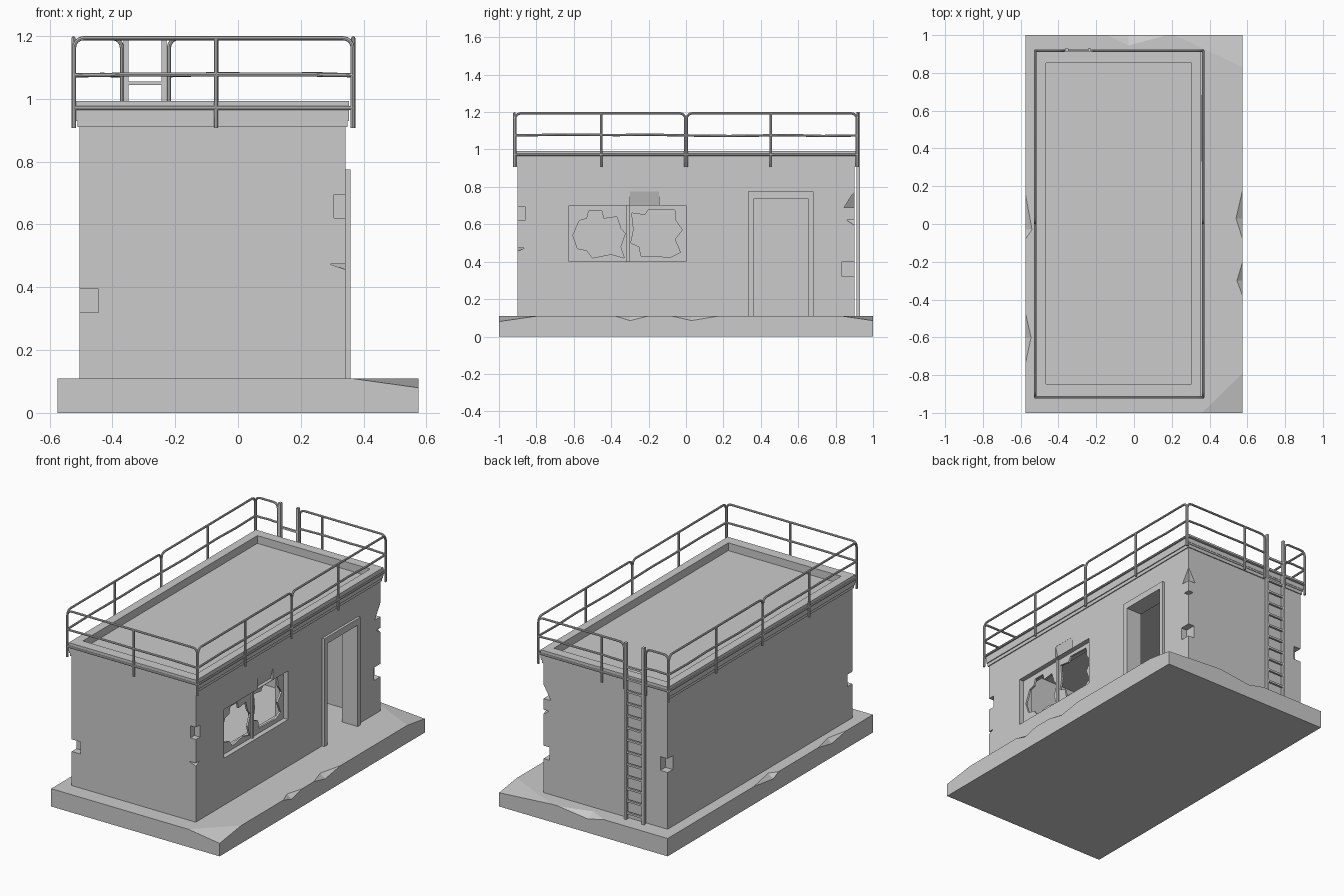
import bpy, bmesh, math
from mathutils import Vector

if "Cube" in bpy.data.objects:
    bpy.data.objects.remove(bpy.data.objects["Cube"])


def mesh_object(name, bm):
    bmesh.ops.recalc_face_normals(bm, faces=bm.faces[:])
    me = bpy.data.meshes.new(name)
    bm.to_mesh(me)
    bm.free()
    ob = bpy.data.objects.new(name, me)
    bpy.context.collection.objects.link(ob)
    return ob


def hull(name, pts):
    bm = bmesh.new()
    for p in pts:
        bm.verts.new(p)
    bmesh.ops.convex_hull(bm, input=bm.verts[:])
    return mesh_object(name, bm)


def box(name, x0, x1, y0, y1, z0, z1):
    return hull(name, [(x, y, z) for x in (x0, x1) for y in (y0, y1) for z in (z0, z1)])


def prism_x(name, yz, x0, x1):
    bm = bmesh.new()
    f = bm.faces.new([bm.verts.new((x0, y, z)) for y, z in yz])
    r = bmesh.ops.extrude_face_region(bm, geom=[f])
    bmesh.ops.translate(bm, vec=(x1 - x0, 0, 0),
                        verts=[g for g in r['geom'] if isinstance(g, bmesh.types.BMVert)])
    return mesh_object(name, bm)


def cut(ob, cutters):
    bpy.context.view_layer.objects.active = ob
    for c in cutters:
        c.hide_render = True
        m = ob.modifiers.new("cut", 'BOOLEAN')
        m.operation, m.solver, m.object = 'DIFFERENCE', 'EXACT', c
        bpy.ops.object.modifier_apply(modifier=m.name)
        bpy.data.objects.remove(c, do_unlink=True)


def tubes(name, paths, r):
    cu = bpy.data.curves.new(name, 'CURVE')
    cu.dimensions = '3D'
    cu.bevel_depth, cu.bevel_resolution, cu.use_fill_caps = r, 2, True
    for path in paths:
        s = cu.splines.new('POLY')
        s.points.add(len(path) - 1)
        for p, c in zip(s.points, path):
            p.co = (*c, 1)
    ob = bpy.data.objects.new(name, cu)
    bpy.context.collection.objects.link(ob)
    bpy.ops.object.select_all(action='DESELECT')
    ob.select_set(True)
    bpy.context.view_layer.objects.active = ob
    bpy.ops.object.convert(target='MESH')
    bpy.ops.object.shade_smooth_by_angle()
    return ob


# Foundation slab with chipped top edges and two broken corners
H = 0.11
corners = [Vector(c) for c in ((-.575, -1), (.575, -1), (.575, 1), (-.575, 1))]
corner_chip = {1: (.215, .21, .03), 2: (.17, .36, .025)}  # back, forward, drop
edge_chips = {1: [(.62, .70, .80, .03, .025), (.92, 1.03, 1.18, .035, .025)],  # start, mid, end, inset, drop
              2: [(.40, .605, .715, .055, .025)],
              3: [(.84, 1.03, 1.08, .035, .025), (1.47, 1.6, 1.74, .03, .025)]}
bm = bmesh.new()
V = lambda p, z: bm.verts.new((p.x, p.y, z))
bottom = [V(c, 0) for c in corners]
ctop = [V(c, H - corner_chip.get(i, (0, 0, 0))[2]) for i, c in enumerate(corners)]
ring, broken = [], {}
for i in range(4):
    j = (i + 1) % 4
    a, b = corners[i], corners[j]
    d = (b - a).normalized()
    n = Vector((-d.y, d.x))
    side = [ctop[i]]
    if i in corner_chip:
        v = V(a + d * corner_chip[i][1], H)
        side.append(v)
        ring.append(v)
        broken[i].append(v)
    else:
        ring.append(ctop[i])
    for t0, tm, t1, inset, drop in edge_chips.get(i, []):
        p, q = V(a + d * t0, H), V(a + d * t1, H)
        c, low = V(a + d * tm + n * inset, H), V(a + d * tm, H - drop)
        side += [p, low, q]
        ring += [p, c, q]
        bm.faces.new((p, low, c))
        bm.faces.new((low, q, c))
    if j in corner_chip:
        v = V(b - d * corner_chip[j][0], H)
        side.append(v)
        ring.append(v)
        broken[j] = [v]
    side.append(ctop[j])
    bm.faces.new(side + [bottom[j], bottom[i]])
for i, (p, q) in broken.items():
    bm.faces.new((p, ctop[i], q))
bm.faces.new(ring)
bm.faces.new(bottom[::-1])
mesh_object("foundation", bm)

# Hollow walls with doorway and window opening
X0, X1, Y0, Y1 = -.505, .342, -.9, .9
walls = box("walls", X0, X1, Y0, Y1, .11, .915)
cutters = [box("room", X0 + .09, X1 - .09, Y0 + .09, Y1 - .09, .05, .95),
           box("doorway", .2, .4, .335, .677, .05, .77),
           box("window_hole", .2, .4, -.625, 0, .4, .7)]


# Broken-out wall corners: taper 0 = block, 1 = deep at bottom, -1 = deep at top
def corner_cut(cx, cy, z0, z1, dx, dy, taper):
    sx, sy, e = math.copysign(1, cx), math.copysign(1, cy), .02
    pts = []
    for z, k in ((z0, .02 if taper < 0 else 1), (z1, .02 if taper > 0 else 1)):
        pts += [(x, y, z) for x in (cx - sx * dx * k, cx + sx * e)
                for y in (cy - sy * dy * k, cy + sy * e)]
    return hull("chip", pts)


for spec in [(X0, Y0, .32, .395, .06, .045, 0), (X1, Y0, .62, .695, .037, .04, 0),
             (X1, Y0, .457, .474, .05, .04, -1), (X1, Y1, .69, .775, .05, .055, 1),
             (X1, Y1, .595, .622, .035, .04, -1), (X1, Y1, .32, .4, .04, .065, 0),
             (X0, Y1, .46, .545, .05, .05, 0)]:
    cutters.append(corner_cut(*spec))
# Spalled patch above the window
cutters.append(hull("spall", [(x, y, z) for y in (-.3, -.145)
                              for x, z in ((.322, .703), (.36, .703), (.341, .775), (.36, .775))]))
cut(walls, cutters)

# Window panel with two smashed panes
pane = box("broken_window", .3, .312, -.625, 0, .4, .7)
hole_a = [(-.605, .54), (-.57, .62), (-.53, .63), (-.52, .67), (-.45, .67), (-.44, .63), (-.37, .64),
          (-.35, .58), (-.325, .55), (-.35, .48), (-.33, .42), (-.4, .44), (-.5, .42), (-.53, .46), (-.58, .47)]
hole_b = [(-.295, .5), (-.28, .57), (-.29, .66), (-.22, .65), (-.2, .68), (-.06, .675), (-.055, .62),
          (-.02, .57), (-.06, .52), (-.03, .45), (-.08, .425), (-.24, .43), (-.25, .48)]
cut(pane, [prism_x("hole", h, .25, .35) for h in (hole_a, hole_b)])
box("window_mullion", .292, .322, -.32, -.303, .4, .7)

# Door frame
prism_x("door_frame", [(.332, .11), (.332, .775), (.682, .775), (.682, .11),
                       (.656, .11), (.656, .735), (.362, .735), (.362, .11)], .25, .358)

# Roof: stepped cornice slab with sunken deck
box("roof_base", X0 - .006, X1 + .006, Y0 - .006, Y1 + .006, .91, .93)
box("roof_band", X0 - .012, X1 + .012, Y0 - .01, Y1 + .01, .93, .942)
parapet = box("roof_parapet", X0 - .012, X1 + .012, Y0 - .012, Y1 + .012, .94, .993)
cut(parapet, [box("deck_hole", -.465, .305, -.848, .853, .945, 1.1)])


# Railings: rounded hoops, bent middle rails, posts and a low rail
def railing(name, a, b, post=None, sag=.004, low=True):
    a, b = Vector((*a, 0)), Vector((*b, 0))
    L = (b - a).length
    d = (b - a) / L
    P = lambda t, z: tuple(a + d * t + Vector((0, 0, z)))
    top, r = 1.193, .03
    arc = [(r - r * math.cos(k * math.pi / 8), top - r + r * math.sin(k * math.pi / 8)) for k in range(5)]
    hoop = [P(0, .907)] + [P(t, z) for t, z in arc] + [P(L - t, z) for t, z in arc[::-1]] + [P(L, .907)]
    mid = [P(0, 1.075), P(L * .25, 1.075 + sag), P(L * .6, 1.077), P(L * .8, 1.075 + sag), P(L, 1.075)]
    paths = [hoop, mid]
    if low:
        paths.append([P(0, .971), P(L, .971)])
    if post:
        paths.append([P(post * L, .907), P(post * L, top)])
    tubes(name, paths, .0065)


XL, XR, YE = -.522, .365, .918
railing("railing_front", (XL, -YE), (XR, -YE), .51, .003)
for label, x in (("left", XL - .002), ("right", XR + .002)):
    railing("railing_" + label + "_a", (x, -YE + .004), (x, -.003), .505)
    railing("railing_" + label + "_b", (x, .003), (x, YE - .004), .495, -.003)
railing("railing_back_long", (-.22, YE), (XR, YE), .26)
railing("railing_back_short", (XL, YE), (-.37, YE), None, 0)

# Ladder on the back wall
for label, x in (("left", -.356), ("right", -.235)):
    box("ladder_stile_" + label, x - .008, x + .008, .912, .93, .11, 1.2)
for i in range(13):
    z = .15 + i * .075
    box("ladder_rung_%d" % i, -.356, -.235, .915, .927, z - .006, z + .006)
